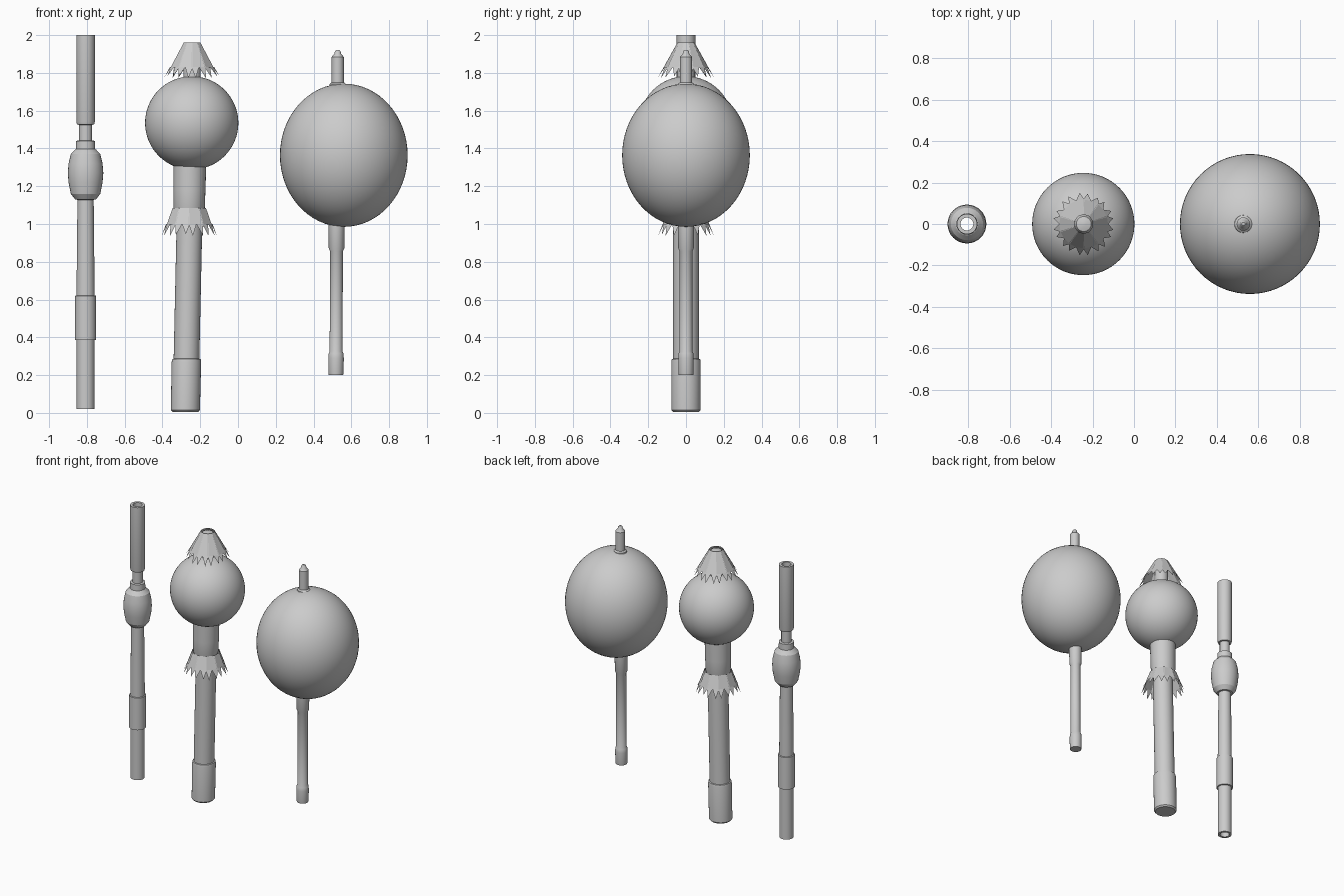
import bpy, bmesh, math, random

if "Cube" in bpy.data.objects:
    bpy.data.objects.remove(bpy.data.objects["Cube"])

random.seed(4)


def finish(name, bm, angle=35):
    bmesh.ops.recalc_face_normals(bm, faces=bm.faces)
    me = bpy.data.meshes.new(name)
    bm.to_mesh(me)
    bm.free()
    ob = bpy.data.objects.new(name, me)
    bpy.context.collection.objects.link(ob)
    bpy.ops.object.select_all(action='DESELECT')
    ob.select_set(True)
    bpy.context.view_layer.objects.active = ob
    if angle:
        bpy.ops.object.shade_smooth_by_angle(angle=math.radians(angle))
    return ob


def lathe(name, axis, profile, sides=32, closed=False, angle=35):
    """Turn (radius, z) pairs about a leaning axis ((x at z=0), lean)."""
    x0, lean = axis
    bm = bmesh.new()
    rings = []
    for r, z in profile:
        rings.append([bm.verts.new((x0 + lean * z + r * math.cos(2 * math.pi * i / sides),
                                    r * math.sin(2 * math.pi * i / sides), z))
                      for i in range(sides)])
    pairs = list(zip(rings, rings[1:]))
    if closed:
        pairs.append((rings[-1], rings[0]))
    for a, b in pairs:
        for i in range(sides):
            j = (i + 1) % sides
            bm.faces.new((a[i], a[j], b[j], b[i]))
    if not closed:
        bm.faces.new(rings[0])
        bm.faces.new(rings[-1])
    return finish(name, bm, angle)


def ball(name, loc, scale):
    bm = bmesh.new()
    bmesh.ops.create_uvsphere(bm, u_segments=64, v_segments=32, radius=1)
    for v in bm.verts:
        v.co = [loc[k] + v.co[k] * scale[k] for k in range(3)]
    return finish(name, bm, 60)


def fringe(name, x, r_top, z_top, r_mid, z_mid, r_tip, z_tip, panels=10):
    """Ring of flat overlapping leaves, each ending in two ragged points."""
    bm = bmesh.new()
    for p in range(panels):
        mid = 2 * math.pi * p / panels
        half = math.pi / panels * 1.08

        def pt(t, r, z):
            a = mid + t * half
            return bm.verts.new((x + r * math.cos(a), r * math.sin(a), z))
        a, b = pt(-1, r_top, z_top), pt(1, r_top, z_top)
        c, n, d = [pt(t, r_mid, z_mid) for t in (-1, 0, 1)]
        bm.faces.new((a, c, n, d, b))
        for t, left, right in ((-0.55, c, n), (0.55, n, d)):
            k = random.uniform(0.75, 1.0)
            tip = pt(t, r_mid + (r_tip - r_mid) * k, z_mid + (z_tip - z_mid) * k)
            bm.faces.new((left, tip, right))
    return finish(name, bm, 0)


# Hollow tube with a bulb and collars
bulb = [(0.055, 1.13), (0.078, 1.16), (0.09, 1.22), (0.094, 1.27),
        (0.09, 1.32), (0.078, 1.37), (0.055, 1.395)]
lathe("hollow_tube", (-0.807, 0),
      [(0.031, 0.02), (0.047, 0.02), (0.047, 0.385), (0.056, 0.387), (0.055, 0.62),
       (0.048, 0.622), (0.043, 1.128)] + bulb +
      [(0.051, 1.397), (0.05, 1.44), (0.034, 1.442), (0.034, 1.525), (0.045, 1.527),
       (0.049, 1.54), (0.049, 2.0), (0.031, 2.0)], 32, closed=True, angle=20)

# Fringed rattle
ball("fringed_rattle_head", (-0.245, 0, 1.535), (0.247, 0.247, 0.247))
lathe("fringed_rattle_handle", (-0.279, 0.022),
      [(0.068, 0.005), (0.077, 0.015), (0.078, 0.27), (0.075, 0.285),
       (0.068, 0.287), (0.068, 1.1)])
lathe("fringed_rattle_neck", (-0.275, 0.015),
      [(0.08, 1.075), (0.083, 1.085), (0.085, 1.18), (0.087, 1.31)])
lathe("fringed_rattle_peg", (-0.243, 0),
      [(0.045, 1.75), (0.045, 1.935), (0.036, 1.95), (0.012, 1.957)])
fringe("top_fringe", -0.243, 0.046, 1.96, 0.118, 1.83, 0.153, 1.77)
fringe("lower_fringe", -0.258, 0.092, 1.085, 0.123, 1.0, 0.15, 0.935)

# Large rattle
ball("large_rattle_head", (0.56, 0, 1.364), (0.338, 0.338, 0.379))
lathe("large_rattle_handle", (0.518, 0.004),
      [(0.038, 0.2), (0.04, 0.21), (0.041, 0.29), (0.039, 0.315), (0.034, 0.325),
       (0.034, 0.855), (0.041, 0.87), (0.043, 1.02)])
lathe("large_rattle_stem", (0.528, 0),
      [(0.045, 1.72), (0.042, 1.742), (0.032, 1.75), (0.032, 1.885), (0.018, 1.9),
       (0.015, 1.915), (0.008, 1.922)])
